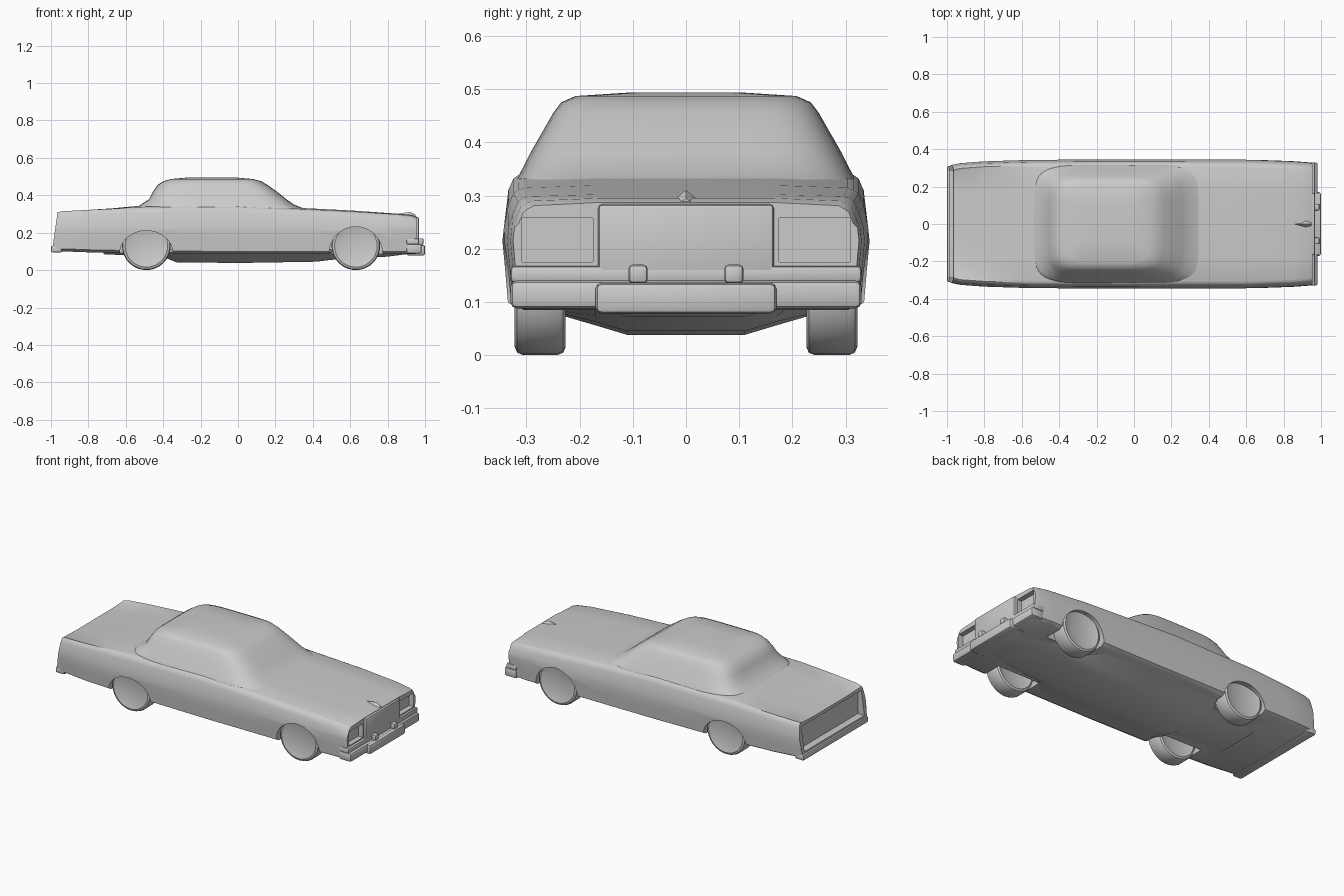
import bpy, bmesh, math
from mathutils import Matrix

cube = bpy.data.objects.get("Cube")
if cube:
    bpy.data.objects.remove(cube, do_unlink=True)

GREY = (0.6, 0.6, 0.6, 1)
paint = bpy.data.materials.new("plain_grey")
paint.use_nodes = True
paint.diffuse_color = GREY
for node in paint.node_tree.nodes:
    if node.type == 'BSDF_PRINCIPLED':
        node.inputs["Base Color"].default_value = GREY
        node.inputs["Roughness"].default_value = 0.7


def finish(name, bm, smooth=True):
    bmesh.ops.recalc_face_normals(bm, faces=bm.faces)
    mesh = bpy.data.meshes.new(name)
    bm.to_mesh(mesh)
    bm.free()
    mesh.materials.append(paint)
    ob = bpy.data.objects.new(name, mesh)
    bpy.context.collection.objects.link(ob)
    if smooth:
        shade(ob)
    return ob


def activate(ob):
    bpy.ops.object.select_all(action='DESELECT')
    ob.select_set(True)
    bpy.context.view_layer.objects.active = ob


def shade(ob):
    activate(ob)
    bpy.ops.object.shade_smooth_by_angle(angle=math.radians(32))


def loft(name, rings, smooth=True):
    """Skin a list of closed rings and cap both ends."""
    bm = bmesh.new()
    rows = [[bm.verts.new(p) for p in ring] for ring in rings]
    n = len(rows[0])
    for a, b in zip(rows, rows[1:]):
        for i in range(n):
            j = (i + 1) % n
            bm.faces.new((a[i], a[j], b[j], b[i]))
    bm.faces.new(rows[0])
    bm.faces.new(rows[-1])
    return finish(name, bm, smooth)


def mirrored(half):
    """Close a half section of (y, z) whose ends lie on the centre line."""
    return half + [(-y, z) for y, z in half[-2:0:-1]]


def box(name, x0, x1, y0, y1, z0, z1, bevel=0.0):
    bm = bmesh.new()
    size = Matrix.Diagonal((x1 - x0, y1 - y0, z1 - z0, 1))
    place = Matrix.Translation(((x0 + x1) / 2, (y0 + y1) / 2, (z0 + z1) / 2))
    bmesh.ops.create_cube(bm, size=1, matrix=place @ size)
    if bevel:
        bmesh.ops.bevel(bm, geom=bm.edges[:], offset=bevel, segments=2,
                        profile=0.5, affect='EDGES')
    return finish(name, bm)


def drum(name, x, y, z, radius, depth, squash=1.0):
    """Cylinder lying across the car."""
    bm = bmesh.new()
    m = (Matrix.Translation((x, y, z)) @ Matrix.Diagonal((1, 1, squash, 1))
         @ Matrix.Rotation(math.pi / 2, 4, 'X'))
    bmesh.ops.create_cone(bm, cap_ends=True, segments=32, radius1=radius,
                          radius2=radius, depth=depth, matrix=m)
    return bm


def cut(target, cutter):
    cutter.hide_render = True
    activate(target)
    mod = target.modifiers.new("cut", 'BOOLEAN')
    mod.operation = 'DIFFERENCE'
    mod.solver = 'EXACT'
    mod.object = cutter
    bpy.ops.object.modifier_apply(modifier=mod.name)
    bpy.data.objects.remove(cutter, do_unlink=True)


# Lower body: x, half width, bottom, fender edge height, centre height
STATIONS = [
    (-.99, .315, .100, .310, .302), (-.93, .325, .100, .315, .305),
    (-.80, .335, .095, .322, .314), (-.55, .343, .090, .334, .342),
    (.00, .345, .085, .338, .350), (.30, .345, .085, .324, .334),
    (.60, .345, .085, .310, .319), (.85, .336, .085, .295, .302),
    (.93, .330, .085, .285, .295), (.955, .325, .088, .275, .287),
]
rings = []
for x, w, zb, ze, zc in STATIONS:
    half = [(0, zb), (.9 * w, zb), (.97 * w, zb + .014), (.985 * w, .16),
            (w, .215), (.992 * w, .24), (.968 * w, ze - .028),
            (.94 * w, ze - .006), (.915 * w, ze), (.88 * w, (ze + zc) / 2),
            (.5 * w, zc), (0, zc)]
    lean = .14 if x < -.95 else 0
    rings.append([(x + lean * (z - .13), y, z) for y, z in mirrored(half)])
body = loft("body", rings, smooth=False)

# Wheel openings, headlight pockets and recessed tail panel
for side in (1, -1):
    for wx, squash in ((-.49, .85), (.63, 1.0)):
        cut(body, finish("arch_cutter", drum("arch", wx, side * .3, .09, .142, .2, squash), False))
    ys = sorted((side * .175, side * .308))
    cut(body, box("headlight_cutter", .925, 1.1, *ys, .175, .258))
cut(body, box("tail_cutter", -1.1, -.945, -.285, .285, .14, .285))
shade(body)

# Cabin: height, rear end, front end, half width
LEVELS = [
    (.30, -.57, .42, .325), (.332, -.55, .345, .318), (.35, -.52, .30, .308),
    (.38, -.475, .258, .293), (.42, -.455, .208, .270), (.455, -.43, .158, .250),
    (.475, -.40, .125, .235), (.487, -.36, .08, .208), (.494, -.28, .00, .10),
]


def rounded_ring(z, x0, x1, w, count=48, power=.36):
    ring = []
    for i in range(count):
        t = 2 * math.pi * (i + .5) / count
        c, s = math.cos(t), math.sin(t)
        px = math.copysign(abs(c) ** power, c)
        py = math.copysign(abs(s) ** power, s)
        ring.append(((x0 + x1) / 2 + px * (x1 - x0) / 2, py * w, z))
    return ring


loft("cabin", [rounded_ring(*level) for level in LEVELS])

# Floor pan under the body: x, outer half width, lowest height
PAN = [(-.72, .19, .085), (-.40, .20, .070), (-.33, .30, .042), (.0, .30, .038),
       (.42, .30, .045), (.50, .20, .055), (.80, .20, .072), (.90, .20, .085)]
loft("floor_pan", [
    [(x, y, z) for y, z in mirrored(
        [(0, low), (.11, low), (.17, low + .018), (w, .094), (w, .11), (0, .11)])]
    for x, w, low in PAN])

# Wheels with dished hubs
for side, s_name in ((1, "left"), (-1, "right")):
    for wx, e_name in ((-.49, "rear"), (.63, "front")):
        bm = drum("wheel", wx, side * .274, .13, .13, .096)
        caps = [f for f in bm.faces if len(f.verts) > 4]
        rims = list({e for f in caps for e in f.edges})
        bmesh.ops.bevel(bm, geom=rims, offset=.016, segments=2,
                        profile=.5, affect='EDGES')
        caps = [f for f in bm.faces if len(f.verts) > 4]
        bmesh.ops.inset_region(bm, faces=caps, thickness=.04, depth=-.012)
        finish(f"{e_name}_wheel_{s_name}", bm)

# Front end: bumper, raised centre bar, grille nose and ornament
box("front_bumper", .90, .982, -.33, .33, .088, .140, .012)
box("bumper_upper_lip", .90, .968, -.33, .33, .136, .168, .008)
box("bumper_centre", .90, 1.0, -.17, .17, .078, .136, .012)
box("grille_nose", .90, .968, -.165, .165, .135, .284, .008)
for side in (1, -1):
    box("bumper_guard", .93, .992, side * .09 - .018, side * .09 + .018, .135, .17, .008)
loft("hood_ornament", [[(x, -w, .28), (x, w, .28), (x, 0, top)]
                       for x, w, top in ((.86, .01, .302), (.92, .035, .311), (.95, .02, .295))])

# Rear bumper strip
box("rear_bumper", -1.0, -.94, -.31, .31, .095, .13, .008)
